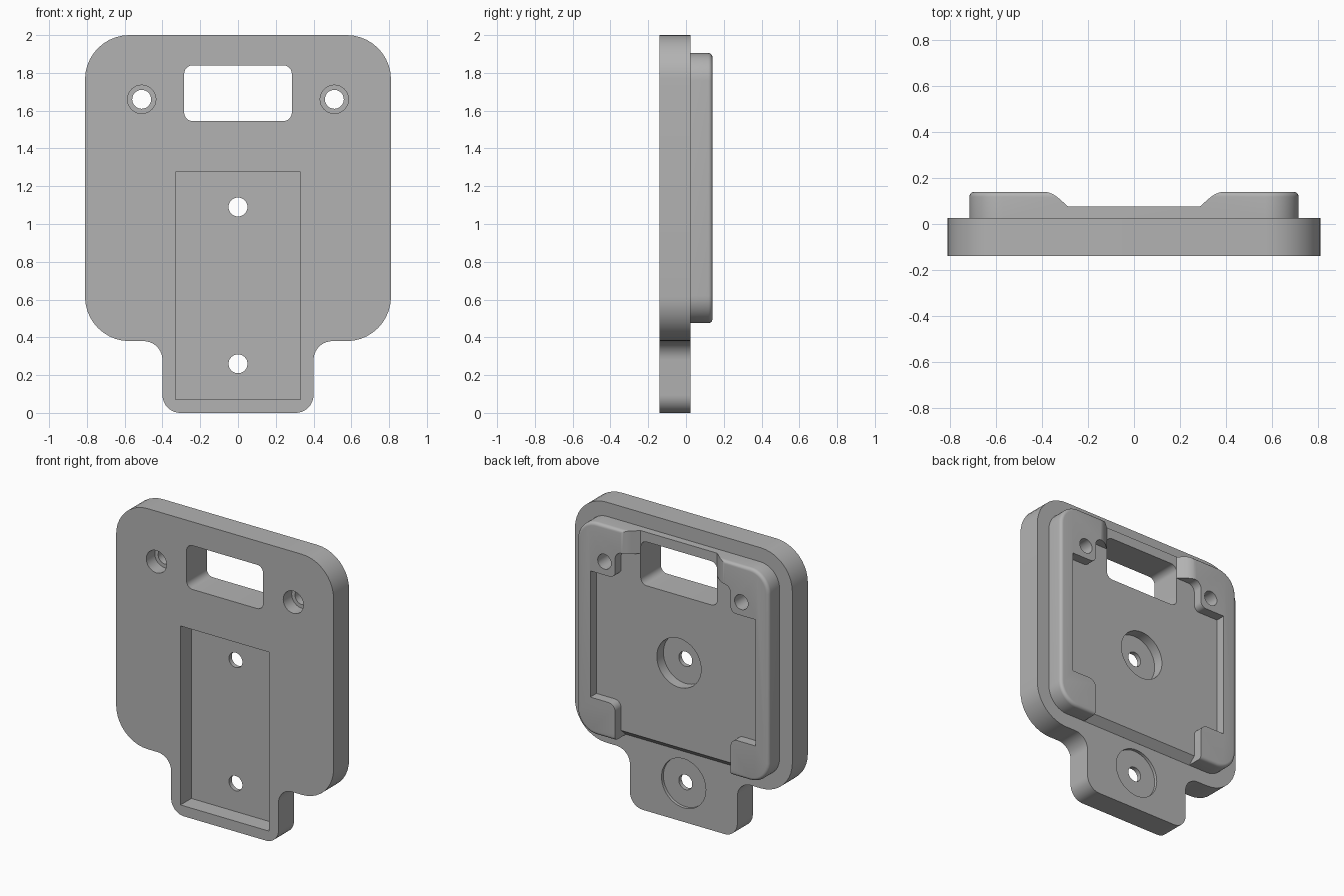
import bpy, bmesh, math
from mathutils import Vector

cube = bpy.data.objects.get("Cube")
if cube:
    bpy.data.objects.remove(cube, do_unlink=True)

FRONT, BACK, TOP, FLOOR = -0.14, 0.025, 0.14, 0.075
BORE_FLOOR, POCKET_FLOOR = 0.005, -0.025

grey = bpy.data.materials.new("neutral grey")
grey.use_nodes = True
grey.diffuse_color = (0.45, 0.45, 0.45, 1)
grey.node_tree.nodes["Principled BSDF"].inputs["Base Color"].default_value = grey.diffuse_color


def rounded(corners, steps=10):
    """Replace each (u, v, radius) corner by a tangent arc."""
    out = []
    for i, (u, v, r) in enumerate(corners):
        p = Vector((u, v))
        if r == 0:
            out.append(p)
            continue
        a = (Vector(corners[i - 1][:2]) - p).normalized()
        b = (Vector(corners[(i + 1) % len(corners)][:2]) - p).normalized()
        half = a.angle(b) / 2
        centre = p + (a + b).normalized() * (r / math.sin(half))
        start = p + a * (r / math.tan(half)) - centre
        end = p + b * (r / math.tan(half)) - centre
        sweep = start.angle(end)
        for k in range(steps + 1):
            t = k / steps
            out.append(centre + (start * math.sin((1 - t) * sweep)
                                 + end * math.sin(t * sweep)) / math.sin(sweep))
    return out


def mirrored(half):
    """Close a right-hand outline with its mirror image."""
    return half + [(-u, v, r) for u, v, r in reversed(half)]


def prism(name, corners, lo, hi, axis="y", bevel=0):
    """Extrude an outline along an axis, optionally rounding its far rim."""
    place = {"x": lambda u, v, w: (w, u, v),
             "y": lambda u, v, w: (u, w, v),
             "z": lambda u, v, w: (u, v, w)}[axis]
    bm = bmesh.new()
    pts = rounded(corners)
    near = [bm.verts.new(place(p.x, p.y, lo)) for p in pts]
    far = [bm.verts.new(place(p.x, p.y, hi)) for p in pts]
    bm.faces.new(near)
    cap = bm.faces.new(far)
    for i in range(len(pts)):
        bm.faces.new((near[i - 1], near[i], far[i], far[i - 1]))
    bmesh.ops.recalc_face_normals(bm, faces=bm.faces)
    if bevel:
        bmesh.ops.bevel(bm, geom=list(cap.edges), offset=bevel, segments=5,
                        profile=0.5, affect="EDGES")
    mesh = bpy.data.meshes.new(name)
    bm.to_mesh(mesh)
    bm.free()
    obj = bpy.data.objects.new(name, mesh)
    bpy.context.collection.objects.link(obj)
    mesh.materials.append(grey)
    return obj


def box(x, z0, z1, r=0):
    return mirrored([(x, z0, r), (x, z1, r)])


def cylinder(name, x, z, radius, lo, hi):
    n = 48
    ring = [(x + radius * math.cos(math.tau * i / n),
             z + radius * math.sin(math.tau * i / n), 0) for i in range(n)]
    return prism(name, ring, lo, hi)


def combine(target, tool, operation="DIFFERENCE"):
    """Apply a boolean and discard its tool."""
    mod = target.modifiers.new("join", "BOOLEAN")
    mod.operation, mod.solver, mod.object = operation, "EXACT", tool
    bpy.context.view_layer.objects.active = target
    bpy.ops.object.modifier_apply(modifier=mod.name)
    bpy.data.objects.remove(tool, do_unlink=True)


# Raised tray with rounded rim
tray = prism("raised_tray", box(0.715, 0.475, 1.905, 0.145), 0, TOP, bevel=0.022)

# Tray cavity between the four corner posts, open at the bottom
cavity = mirrored([(0.43, 0.3, 0), (0.43, 0.72, 0.05), (0.615, 0.72, 0),
                   (0.615, 1.57, 0), (0.43, 1.57, 0.04), (0.43, 1.75, 0.05)])
combine(tray, prism("cavity_cutter", cavity, FLOOR, 0.3))

# Ramped notch in the top wall
notch = mirrored([(0.285, FLOOR, 0), (0.36, 0.141, 0.11), (0.46, 0.141, 0), (0.46, 0.3, 0)])
combine(tray, prism("notch_cutter", notch, 1.62, 2.1, "z"))

# Sloped lower lip of the tray floor
lip = [(0.024, 0.474, 0), (FLOOR, 0.52, 0), (0.3, 0.52, 0), (0.3, 0.3, 0), (0.024, 0.3, 0)]
combine(tray, prism("lip_cutter", lip, -0.43, 0.43, "x"))

# Main plate with the lower tab
outline = mirrored([(0.40, 0, 0.095), (0.40, 0.38, 0.1), (0.81, 0.38, 0.235), (0.81, 2, 0.235)])
plate = prism("mounting_plate", outline, FRONT, BACK)
combine(plate, tray, "UNION")

# Window and front pocket
combine(plate, prism("window_cutter", box(0.285, 1.545, 1.84, 0.045), -0.3, 0.3))
combine(plate, prism("pocket_cutter", box(0.33, 0.07, 1.275), -0.3, POCKET_FLOOR))

# Centre line screw holes with wide recesses behind
for z in (0.26, 1.09):
    combine(plate, cylinder("recess_cutter", 0, z, 0.165, BORE_FLOOR, 0.3))
    combine(plate, cylinder("hole_cutter", 0, z, 0.05, -0.3, 0.3))

# Upper screw holes with counterbores in front
for x in (-0.51, 0.51):
    combine(plate, cylinder("counterbore_cutter", x, 1.66, 0.075, -0.3, FRONT + 0.09))
    combine(plate, cylinder("hole_cutter", x, 1.66, 0.05, -0.3, 0.3))

# Smooth arcs, crisp edges
bpy.ops.object.select_all(action="DESELECT")
plate.select_set(True)
bpy.context.view_layer.objects.active = plate
bpy.ops.object.shade_smooth_by_angle(angle=math.radians(30))
